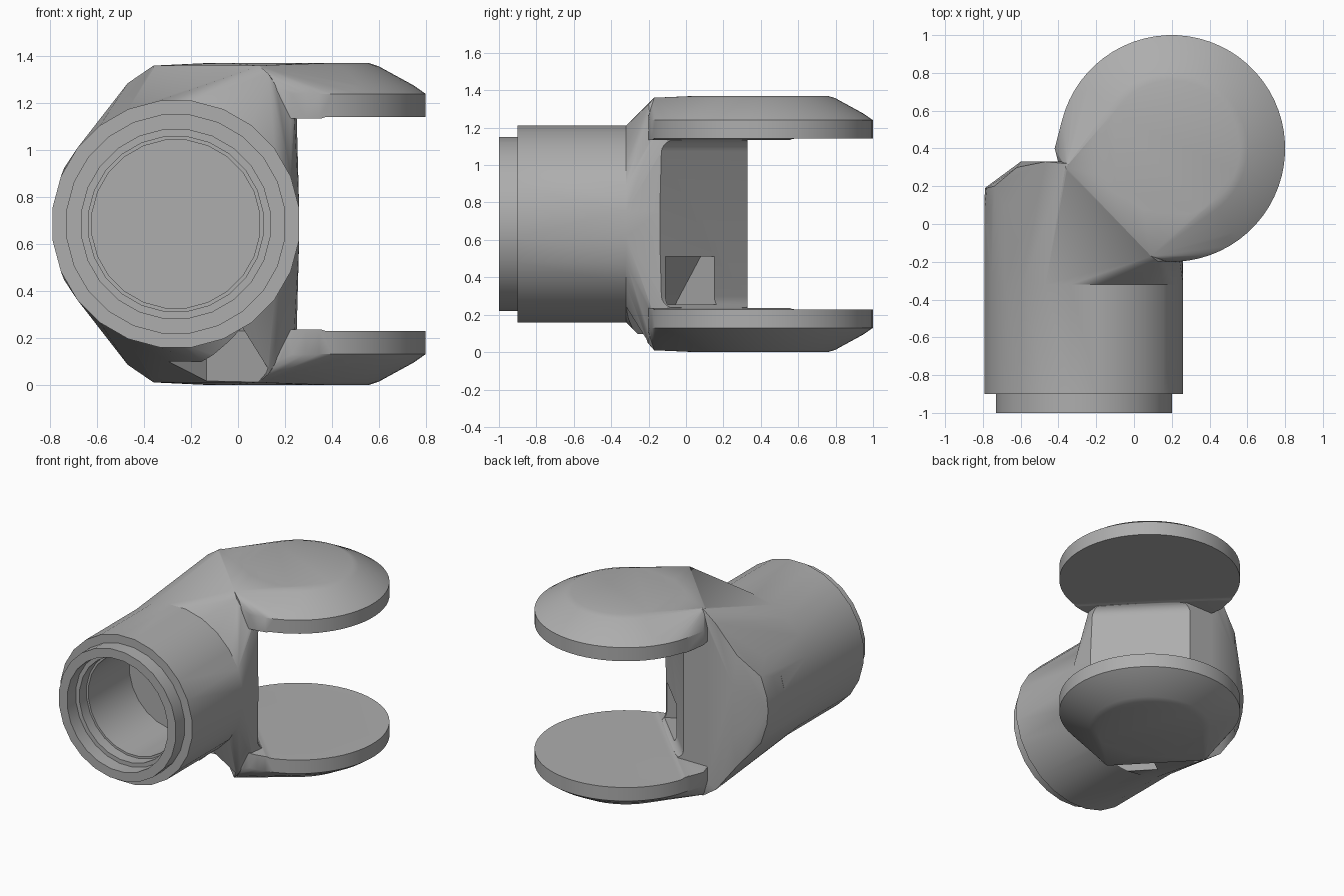
import bpy, bmesh, math
from mathutils import Vector

cube = bpy.data.objects.get("Cube")
if cube:
    bpy.data.objects.remove(cube, do_unlink=True)

MID_Z, TUBE_X, TUBE_R = 0.685, -0.265, 0.53
R2 = math.sqrt(0.5)

metal = bpy.data.materials.new("satin grey")
metal.use_nodes = True
grey = (0.42, 0.42, 0.42, 1)
metal.diffuse_color = grey
metal.node_tree.nodes["Principled BSDF"].inputs["Base Color"].default_value = grey


def finish(bm, name):
    bmesh.ops.recalc_face_normals(bm, faces=bm.faces)
    mesh = bpy.data.meshes.new(name)
    bm.to_mesh(mesh)
    bm.free()
    mesh.materials.append(metal)
    ob = bpy.data.objects.new(name, mesh)
    bpy.context.collection.objects.link(ob)
    return ob


def hull(name, points):
    bm = bmesh.new()
    for p in points:
        bm.verts.new(p)
    res = bmesh.ops.convex_hull(bm, input=bm.verts)
    loose = [v for v in bm.verts if not v.link_faces]
    bmesh.ops.delete(bm, geom=loose, context='VERTS')
    bmesh.ops.dissolve_limit(bm, angle_limit=0.02, verts=bm.verts, edges=bm.edges)
    return finish(bm, name)


def ring(center, radius, axis, count):
    pts = []
    for i in range(count):
        a = 2 * math.pi * (i + 0.5) / count
        c, s = radius * math.cos(a), radius * math.sin(a)
        pts.append(Vector(center) + (Vector((c, 0, s)) if axis == 'Y' else Vector((c, s, 0))))
    return pts


def tube_ring(y, radius):
    return ring((TUBE_X, y, MID_Z), radius, 'Y', 24)


def diagonal_prism(name, profile, t0, t1):
    """Extrude an (s, z) profile across the fork; s runs along the fork."""
    bm = bmesh.new()
    lo, hi = [[bm.verts.new(((s + t) * R2, (s - t) * R2, z)) for s, z in profile] for t in (t0, t1)]
    bm.faces.new(lo)
    bm.faces.new(hi)
    n = len(profile)
    for i in range(n):
        j = (i + 1) % n
        bm.faces.new((lo[i], lo[j], hi[j], hi[i]))
    return finish(bm, name)


def combine(base, other, operation):
    mod = base.modifiers.new(operation.lower(), 'BOOLEAN')
    mod.object, mod.operation, mod.solver = other, operation, 'EXACT'
    bpy.context.view_layer.objects.active = base
    bpy.ops.object.modifier_apply(modifier=mod.name)
    bpy.data.objects.remove(other, do_unlink=True)


# Elbow body between the tube and the fork
body_pts = tube_ring(-0.32, TUBE_R) + tube_ring(0.08, TUBE_R)
body_pts += [Vector((-0.79, 0.19, MID_Z)), Vector((0.24, -0.3, MID_Z))]
for side in (-1, 1):
    for x, y, dz in ((-0.78, 0.19, 0.1), (-0.74, 0.2, 0.24), (-0.62, 0.3, 0.4), (-0.6, 0.33, 0.2),
                     (-0.47, 0.33, 0.6), (-0.36, 0.32, 0.675), (-0.17, 0.33, 0.46), (-0.25, 0.33, 0.66),
                     (0.25, -0.09, 0.46), (0.24, -0.18, 0.46), (0.09, -0.17, 0.675), (0.13, -0.2, 0.64)):
        body_pts.append(Vector((x, y, MID_Z + side * dz)))
joint = hull("fork_joint", body_pts)

# Tube and its stepped lip
combine(joint, hull("tube", tube_ring(-0.9, TUBE_R) + tube_ring(0, TUBE_R)), 'UNION')
combine(joint, hull("lip", tube_ring(-1, 0.47) + tube_ring(-0.8, 0.47)), 'UNION')

# Upper and lower fork ears
for side in (-1, 1):
    pts = []
    for radius, dz in ((0.6, 0.45), (0.6, 0.555), (0.55, 0.59), (0.4, 0.672), (0.36, 0.685)):
        pts += ring((0.2, 0.4, MID_Z + side * dz), radius, 'Z', 64)
    for x, y, dz in ((-0.36, 0.3, 0.675), (0.09, -0.17, 0.675), (-0.42, 0.4, 0.46), (-0.42, 0.4, 0.56),
                     (0.22, -0.2, 0.46), (0.18, -0.2, 0.58)):
        pts.append(Vector((x, y, MID_Z + side * dz)))
    combine(joint, hull("ear", pts), 'UNION')

# Gap between the ears, with rounded inner corners
gap = [(1.3, MID_Z - 0.457), (1.3, MID_Z + 0.457)]
for cz, start in ((MID_Z + 0.387, 90), (MID_Z - 0.387, 180)):
    for k in range(7):
        a = math.radians(start + 15 * k)
        gap.append((0.155 + 0.07 * math.cos(a), cz + 0.07 * math.sin(a)))
combine(joint, diagonal_prism("gap_cutter", gap, -1, 1), 'DIFFERENCE')

# Stepped bore
for y, radius in ((-0.9, 0.405), (-0.82, 0.375), (-0.35, 0.36)):
    combine(joint, hull("bore_cutter", tube_ring(-1.1, radius) + tube_ring(y, radius)), 'DIFFERENCE')

# Relief slot under the tube, opening through the web
slot = [(0.2, 0.51), (0.2, 0.27), (-0.06, 0.23), (-0.06, -0.1), (-0.4, -0.1), (-0.2, 0.27), (-0.02, 0.51)]
combine(joint, diagonal_prism("slot_cutter", slot, -0.13, 0.24), 'DIFFERENCE')

# Smooth shading with crisp rims
bpy.ops.object.select_all(action='DESELECT')
joint.select_set(True)
bpy.context.view_layer.objects.active = joint
bpy.ops.object.shade_smooth_by_angle(angle=math.radians(35))
